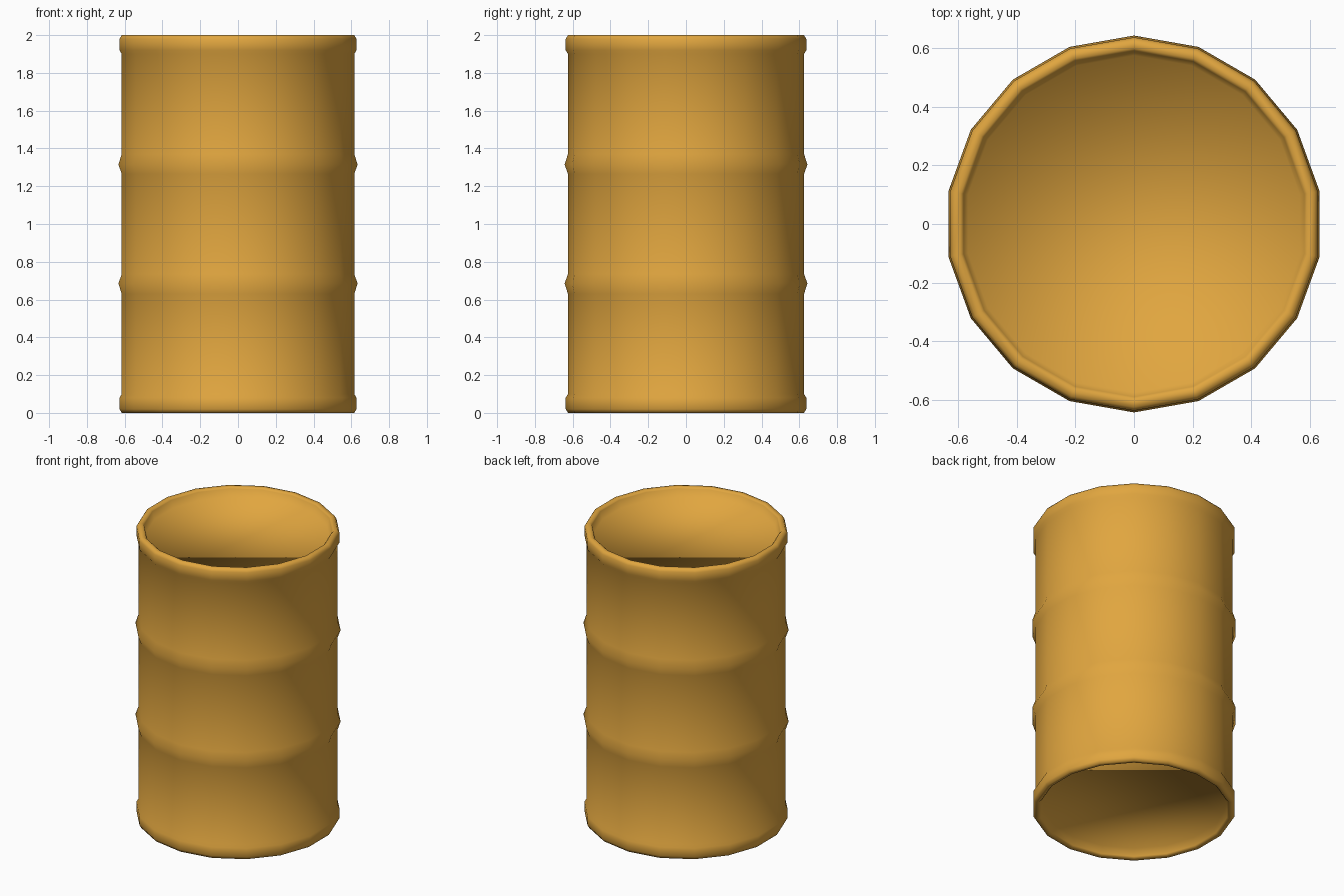
import bpy, bmesh, math

if "Cube" in bpy.data.objects:
    bpy.data.objects.remove(bpy.data.objects["Cube"])

SIDES = 18

# Upper half of the outline (radius, height), from the lid edge out and down
upper = [(0.575, 1.94), (0.59, 1.99), (0.60, 2.0), (0.625, 2.0), (0.637, 1.98),
         (0.637, 1.92), (0.625, 1.90), (0.625, 1.37), (0.643, 1.315), (0.625, 1.265)]
# The lower half mirrors the upper half about z = 1
profile = upper + [(r, 2.0 - z) for r, z in reversed(upper)]

bm = bmesh.new()
rings = []
for r, z in profile:
    rings.append([bm.verts.new((r * math.cos(a), r * math.sin(a), z))
                  for a in (math.pi / 2 + 2 * math.pi * i / SIDES for i in range(SIDES))])

# Drum wall, ribs and rolled rims
for a, b in zip(rings, rings[1:]):
    for i in range(SIDES):
        j = (i + 1) % SIDES
        bm.faces.new((a[i], b[i], b[j], a[j]))

# Recessed lid and base
bm.faces.new(rings[0])
bm.faces.new(rings[-1][::-1])

bmesh.ops.recalc_face_normals(bm, faces=bm.faces[:])
for f in bm.faces:
    f.smooth = True

mesh = bpy.data.meshes.new("drum_barrel")
bm.to_mesh(mesh)
bm.free()
drum = bpy.data.objects.new("drum_barrel", mesh)
bpy.context.collection.objects.link(drum)

# Yellow-orange paint
paint = bpy.data.materials.new("orange_paint")
paint.diffuse_color = (0.75, 0.38, 0.05, 1.0)
paint.use_nodes = True
paint.node_tree.nodes["Principled BSDF"].inputs["Base Color"].default_value = paint.diffuse_color
mesh.materials.append(paint)
